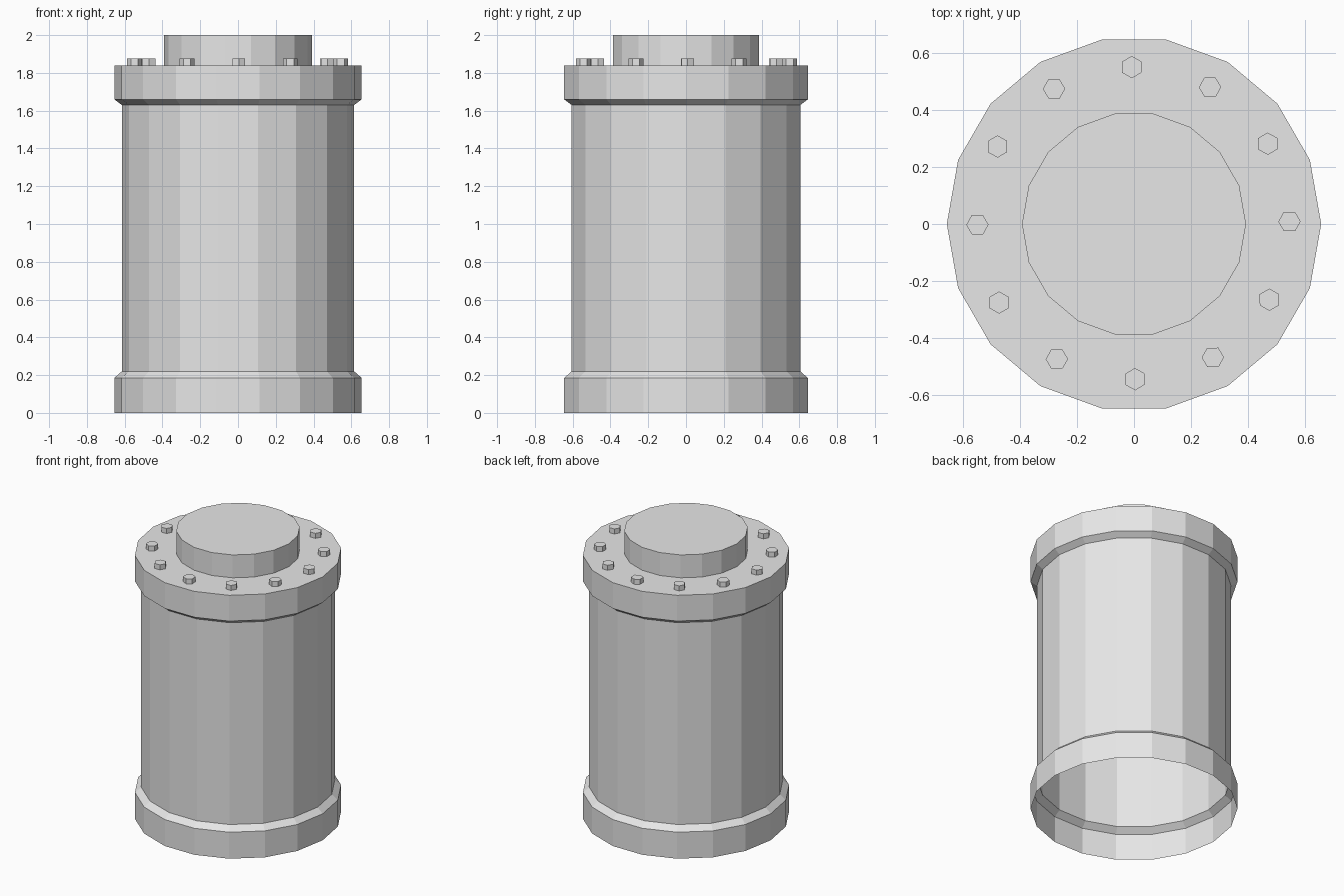
import bpy
import bmesh
from math import cos, sin, pi, radians

cube = bpy.data.objects.get("Cube")
if cube:
    bpy.data.objects.remove(cube, do_unlink=True)

SIDES = 18
FLANGE_R, BARREL_R, HUB_R = 0.655, 0.615, 0.392
TOP_Z = 1.84

grey = bpy.data.materials.new("light grey metal")
grey.use_nodes = True
colour = (0.8, 0.8, 0.8, 1)
grey.diffuse_color = colour
grey.node_tree.nodes["Principled BSDF"].inputs["Base Color"].default_value = colour


def lathe(name, profile, sides=SIDES, cap=False):
    """Flat-faced open shell turned around z; cap closes the last ring."""
    bm = bmesh.new()
    rings = [[bm.verts.new((r * cos(2 * pi * i / sides), r * sin(2 * pi * i / sides), z))
              for i in range(sides)] for r, z in profile]
    for low, high in zip(rings, rings[1:]):
        for i in range(sides):
            j = (i + 1) % sides
            bm.faces.new((low[i], low[j], high[j], high[i]))
    if cap:
        bm.faces.new(rings[-1])
    mesh = bpy.data.meshes.new(name)
    bm.to_mesh(mesh)
    bm.free()
    mesh.materials.append(grey)
    obj = bpy.data.objects.new(name, mesh)
    bpy.context.collection.objects.link(obj)
    return obj


# Open-bottomed shell, in stacked sections
lathe("lower_flange", [(FLANGE_R, 0), (FLANGE_R, 0.185), (BARREL_R, 0.22)])
lathe("barrel", [(BARREL_R, 0.22), (BARREL_R, 1.63)])
lathe("upper_flange", [(BARREL_R, 1.63), (FLANGE_R, 1.66), (FLANGE_R, TOP_Z), (HUB_R, TOP_Z)])
lathe("hub", [(HUB_R, TOP_Z), (HUB_R, 2.0)], cap=True)

# Ring of hexagonal bolts, each turned with its place on the ring
for k in range(12):
    angle = radians(30 * k + 0.6)
    bolt = lathe(f"bolt_{k + 1}", [(0.039, 0), (0.039, 0.035)], sides=6, cap=True)
    bolt.location = (0.546 * cos(angle) - 0.002, 0.546 * sin(angle) + 0.003, TOP_Z)
    bolt.rotation_euler.z = angle
